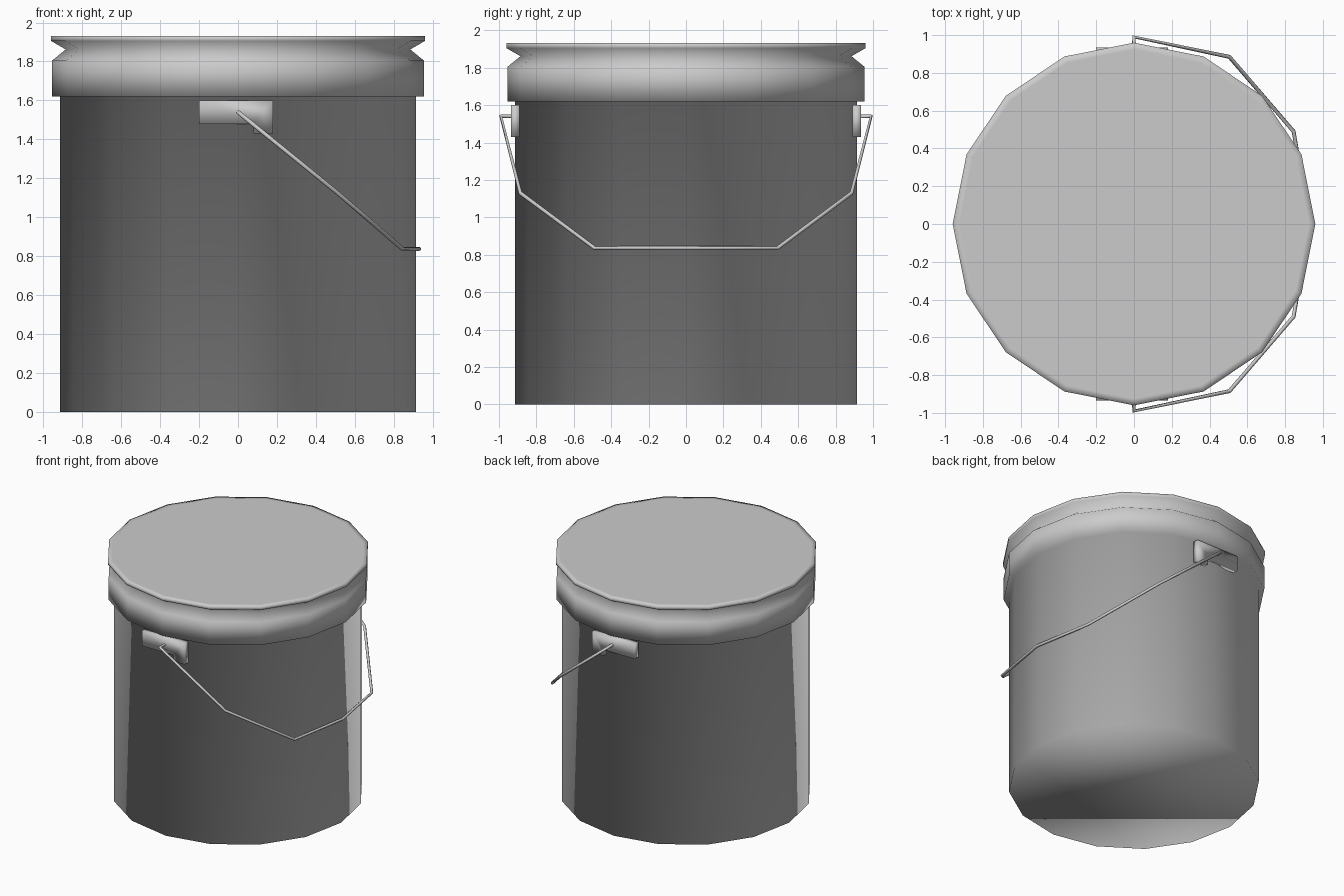
import bpy, bmesh, math

if "Cube" in bpy.data.objects:
    bpy.data.objects.remove(bpy.data.objects["Cube"])

SIDES = 16


def smooth(ob):
    """Fully smooth shading: normals blend round every corner."""
    ob.data.polygons.foreach_set("use_smooth", [True] * len(ob.data.polygons))
    ob.data.update()


def finish(name, bm):
    bmesh.ops.recalc_face_normals(bm, faces=bm.faces)
    mesh = bpy.data.meshes.new(name)
    bm.to_mesh(mesh)
    bm.free()
    ob = bpy.data.objects.new(name, mesh)
    bpy.context.collection.objects.link(ob)
    smooth(ob)
    return ob


def lathe(name, profile):
    """Turn an (r, z) profile into a closed 16-sided solid."""
    bm = bmesh.new()
    rings = []
    for r, z in profile:
        rings.append([bm.verts.new((r * math.cos(2 * math.pi * i / SIDES),
                                    r * math.sin(2 * math.pi * i / SIDES), z))
                      for i in range(SIDES)])
    for a, b in zip(rings, rings[1:]):
        for i in range(SIDES):
            j = (i + 1) % SIDES
            bm.faces.new((a[i], a[j], b[j], b[i]))
    bm.faces.new(rings[0])
    bm.faces.new(rings[-1])
    return finish(name, bm)


# Bucket body with lid: straight wall, lid band, pinched groove, top rim
lathe("bucket_with_lid", [(0.915, 0), (0.915, 1.62), (0.955, 1.62), (0.955, 1.805),
                          (0.885, 1.862), (0.96, 1.905), (0.96, 1.932), (0.925, 1.932)])

# Handle brackets: plate with one short leg, front and back
outline = [(-0.2, 1.48), (0.08, 1.48), (0.08, 1.43),
           (0.18, 1.43), (0.18, 1.60), (-0.2, 1.60)]
for name, s in (("front_bracket", -1), ("back_bracket", 1)):
    bm = bmesh.new()
    back, front = ([bm.verts.new((x, s * y, z)) for x, z in outline] for y in (0.89, 0.935))
    bm.faces.new(back)
    bm.faces.new(front)
    for i in range(len(outline)):
        j = (i + 1) % len(outline)
        bm.faces.new((back[i], back[j], front[j], front[i]))
    finish(name, bm)

# Wire handle, mirrored about y = 0
half = [(0, 0.90, 1.54), (0, 0.99, 1.54), (0.505, 0.885, 1.13), (0.845, 0.49, 0.837)]
path = half + [(0.93, 0, 0.837)] + [(x, -y, z) for x, y, z in reversed(half)]
curve = bpy.data.curves.new("wire_handle", 'CURVE')
curve.dimensions = '3D'
curve.bevel_depth = 0.011
curve.bevel_resolution = 1
curve.use_fill_caps = True
spline = curve.splines.new('POLY')
spline.points.add(len(path) - 1)
for p, co in zip(spline.points, path):
    p.co = (*co, 1)
handle = bpy.data.objects.new("wire_handle", curve)
bpy.context.collection.objects.link(handle)
bpy.ops.object.select_all(action='DESELECT')
handle.select_set(True)
bpy.context.view_layer.objects.active = handle
bpy.ops.object.convert(target='MESH')
smooth(bpy.context.view_layer.objects.active)
